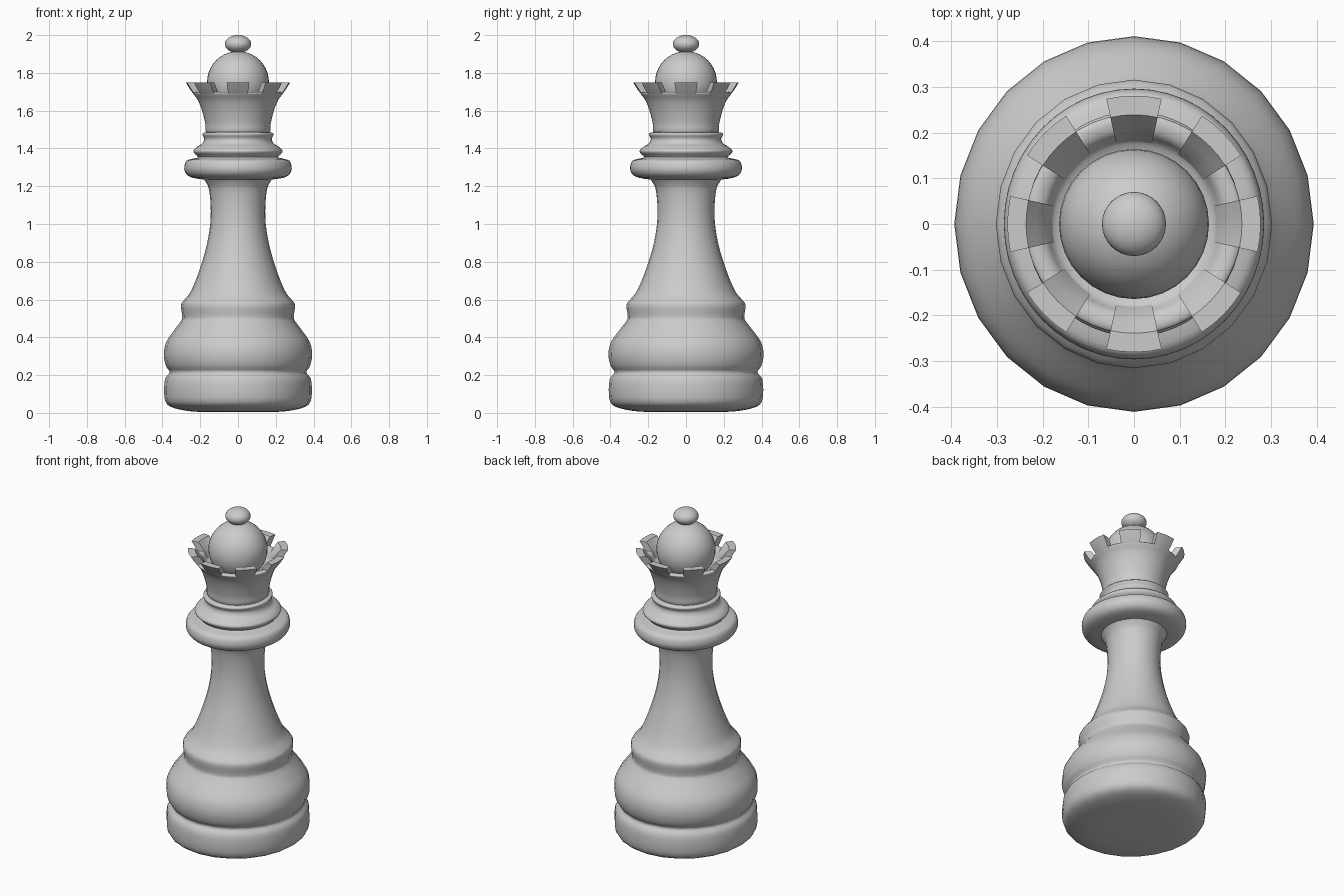
import bpy, bmesh
from math import cos, sin, pi, radians

if "Cube" in bpy.data.objects:
    bpy.data.objects.remove(bpy.data.objects["Cube"])


def smooth_profile(pts, steps=3):
    # Catmull-Rom curve through the (radius, z) points
    p = [pts[0]] + pts + [pts[-1]]
    out = []
    for i in range(1, len(p) - 2):
        a, b, c, d = p[i - 1:i + 3]
        for s in range(steps):
            t = s / steps
            out.append(tuple(0.5 * (2 * b[k] + (c[k] - a[k]) * t
                             + (2 * a[k] - 5 * b[k] + 4 * c[k] - d[k]) * t * t
                             + (3 * b[k] - a[k] - 3 * c[k] + d[k]) * t ** 3) for k in (0, 1)))
    return [(max(r, 0), max(z, 0)) for r, z in out + [pts[-1]]]


def finish(bm, name, angle):
    bmesh.ops.remove_doubles(bm, verts=bm.verts, dist=1e-5)
    bmesh.ops.recalc_face_normals(bm, faces=bm.faces)
    me = bpy.data.meshes.new(name)
    bm.to_mesh(me)
    bm.free()
    ob = bpy.data.objects.new(name, me)
    bpy.context.collection.objects.link(ob)
    bpy.ops.object.select_all(action='DESELECT')
    ob.select_set(True)
    bpy.context.view_layer.objects.active = ob
    bpy.ops.object.shade_smooth_by_angle(angle=radians(angle))
    return ob


def lathe(name, profile, segments, sy=1.0, angle=50):
    bm = bmesh.new()
    verts = [bm.verts.new((r, 0, z)) for r, z in profile]
    edges = [bm.edges.new(e) for e in zip(verts, verts[1:])]
    bmesh.ops.spin(bm, geom=verts + edges, cent=(0, 0, 0), axis=(0, 0, 1),
                   angle=2 * pi, steps=segments, use_duplicate=False)
    for v in bm.verts:
        v.co.y *= sy
    return finish(bm, name, angle)


# stepped base and waisted stem
lathe("base_and_stem", smooth_profile([
    (0, 0.005), (0.2, 0.005), (0.31, 0.018), (0.375, 0.045), (0.391, 0.1),
    (0.386, 0.18), (0.362, 0.215), (0.382, 0.25), (0.393, 0.31), (0.38, 0.375),
    (0.34, 0.435), (0.303, 0.485), (0.295, 0.51), (0.302, 0.57), (0.285, 0.598),
    (0.255, 0.635), (0.225, 0.70), (0.193, 0.79), (0.165, 0.89), (0.147, 1.0),
    (0.145, 1.1), (0.155, 1.19), (0.175, 1.23), (0.18, 1.26), (0, 1.26)]), 24, 1.045)

# collar with stacked rings
lathe("collar", smooth_profile([
    (0.1, 1.23), (0.195, 1.237), (0.255, 1.25), (0.28, 1.275), (0.284, 1.305),
    (0.272, 1.335), (0.235, 1.347), (0.212, 1.354), (0.232, 1.375), (0.235, 1.39),
    (0.215, 1.41), (0.19, 1.425), (0.179, 1.45), (0.188, 1.47), (0.186, 1.48),
    (0.165, 1.486), (0.1, 1.487)]), 48, 1.04)

# flared crown wall with rounded rim and inner bowl
lathe("crown_cup", smooth_profile([
    (0.1, 1.475), (0.166, 1.48), (0.173, 1.53), (0.19, 1.6), (0.212, 1.655),
    (0.232, 1.683), (0.236, 1.695), (0.22, 1.7), (0.195, 1.69), (0.172, 1.655),
    (0.1, 1.64)]), 48, 1.015)


# eight flared crown teeth, each a short sweep of a wedge section
section = [(0.205, 1.65), (0.229, 1.68), (0.252, 1.71), (0.277, 1.75), (0.236, 1.75),
           (0.214, 1.722), (0.195, 1.698), (0.178, 1.66)]
bm = bmesh.new()
half, steps = radians(12.6), 4
for i in range(8):
    mid = i * pi / 4
    rings = []
    for s in range(steps + 1):
        a = mid - half + 2 * half * s / steps
        rings.append([bm.verts.new((r * cos(a), 1.012 * r * sin(a), z)) for r, z in section])
    n = len(section)
    for p, q in zip(rings, rings[1:]):
        for k in range(n):
            bm.faces.new((p[k], p[(k + 1) % n], q[(k + 1) % n], q[k]))
    bm.faces.new(rings[0])
    bm.faces.new(rings[-1])
finish(bm, "crown_teeth", 35)


# dome and finial ball
def ball(name, z, rx, rz):
    bm = bmesh.new()
    bmesh.ops.create_uvsphere(bm, u_segments=32, v_segments=20, radius=1)
    for v in bm.verts:
        v.co = (v.co.x * rx, v.co.y * rx, v.co.z * rz + z)
    finish(bm, name, 60)


ball("dome", 1.75, 0.164, 0.165)
ball("finial", 1.953, 0.07, 0.047)
